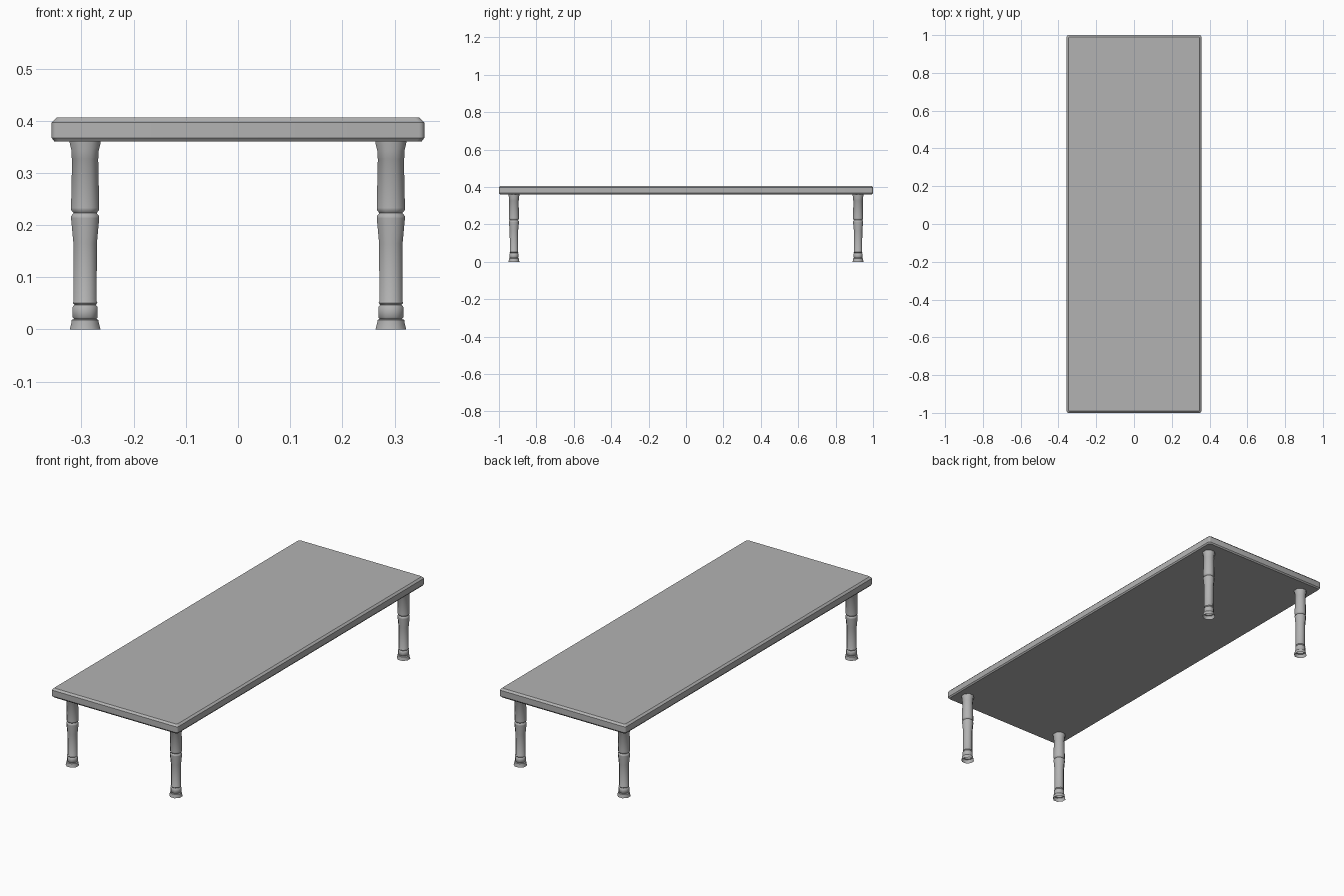
import bpy, bmesh, math
from mathutils import Vector

if "Cube" in bpy.data.objects:
    bpy.data.objects.remove(bpy.data.objects["Cube"])

SIDES = 8

grey = bpy.data.materials.new("dark_grey")
grey.diffuse_color = (0.45, 0.45, 0.45, 1.0)
grey.use_nodes = True
grey.node_tree.nodes["Principled BSDF"].inputs["Base Color"].default_value = grey.diffuse_color


def loft(name, rings, angle, capped=True):
    """Skin a stack of equal-length point rings, smooth below the angle."""
    bm = bmesh.new()
    loops = [[bm.verts.new(p) for p in ring] for ring in rings]
    n = len(loops[0])
    for a, b in zip(loops, loops[1:]):
        for i in range(n):
            j = (i + 1) % n
            bm.faces.new((a[i], a[j], b[j], b[i]))
    if capped:
        bm.faces.new(loops[0][::-1])
        bm.faces.new(loops[-1])
    mesh = bpy.data.meshes.new(name)
    bm.to_mesh(mesh)
    bm.free()
    mesh.materials.append(grey)
    obj = bpy.data.objects.new(name, mesh)
    bpy.context.collection.objects.link(obj)
    bpy.ops.object.select_all(action='DESELECT')
    obj.select_set(True)
    bpy.context.view_layer.objects.active = obj
    bpy.ops.object.shade_smooth_by_angle(angle=math.radians(angle))


def rounded_rectangle(inset, z, radius=0.010, steps=3):
    """Rectangle outline of the table top with small rounded corners."""
    x, y = 0.357 - inset - radius, 1.0 - inset - radius
    points = []
    for k, (sx, sy) in enumerate(((1, 1), (-1, 1), (-1, -1), (1, -1))):
        for i in range(steps + 1):
            a = math.pi / 2 * (k + i / steps)
            points.append(Vector((sx * x + radius * math.cos(a),
                                  sy * y + radius * math.sin(a), z)))
    return points


# Table top with bevelled upper and lower rims
loft("table_top", [rounded_rectangle(i, z) for i, z in (
    (0.005, 0.360), (0.0, 0.367), (0.0, 0.397), (0.009, 0.406))], 33)

# Turned leg profile: half width across flats, height
profile = [
    (0.0295, 0.000), (0.0260, 0.014), (0.0260, 0.018), (0.0210, 0.020),
    (0.0240, 0.023), (0.0240, 0.043), (0.0205, 0.047), (0.0235, 0.051),
    (0.0220, 0.054), (0.0225, 0.165), (0.0270, 0.213), (0.0270, 0.217),
    (0.0220, 0.223), (0.0270, 0.229), (0.0270, 0.233), (0.0250, 0.327),
    (0.0260, 0.329), (0.0260, 0.342), (0.0295, 0.357), (0.0295, 0.361)]


def ring(cx, cy, half, z):
    r = half / math.cos(math.pi / SIDES)
    angles = [math.tau * (i + 0.5) / SIDES for i in range(SIDES)]
    return [Vector((cx + r * math.cos(a), cy + r * math.sin(a), z))
            for a in angles]


# Four legs, hollow at the foot
for end, sy in (("front", -1), ("back", 1)):
    for side, sx in (("left", -1), ("right", 1)):
        loft(f"{end}_{side}_leg",
             [ring(sx * 0.293, sy * 0.92, h, z) for h, z in profile],
             48, capped=False)
